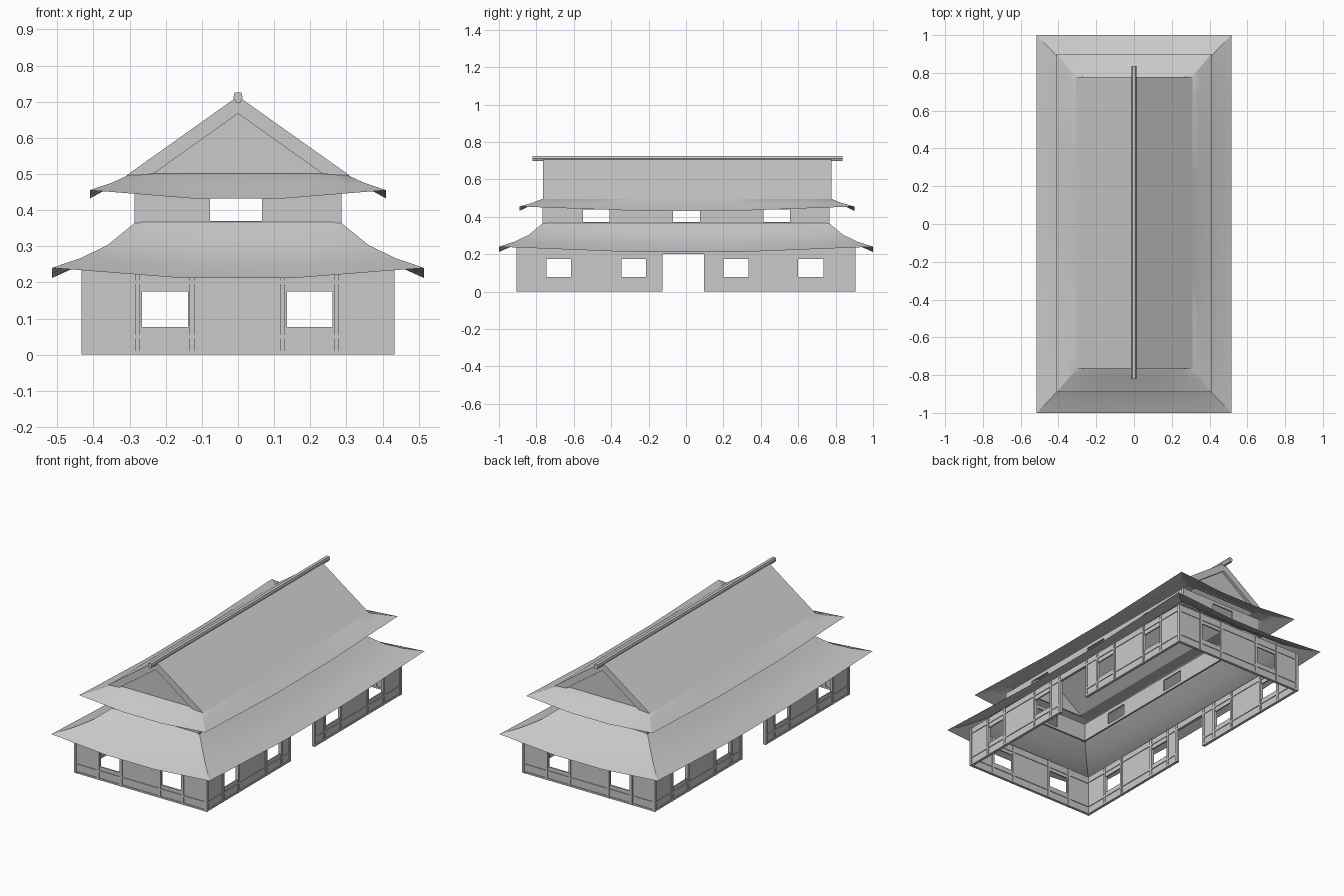
import bpy, bmesh, math

cube = bpy.data.objects.get("Cube")
if cube:
    bpy.data.objects.remove(cube, do_unlink=True)

GREY = (0.59, 0.59, 0.59, 1.0)
mat = bpy.data.materials.new("plain_grey")
mat.use_nodes = True
mat.diffuse_color = GREY
bsdf = next(n for n in mat.node_tree.nodes if n.type == 'BSDF_PRINCIPLED')
bsdf.inputs["Base Color"].default_value = GREY


def finish(name, bm, smooth=False):
    """Turn a bmesh into a named object with the shared material."""
    mesh = bpy.data.meshes.new(name)
    bm.to_mesh(mesh)
    bm.free()
    mesh.materials.append(mat)
    obj = bpy.data.objects.new(name, mesh)
    bpy.context.collection.objects.link(obj)
    if smooth:
        bpy.ops.object.select_all(action='DESELECT')
        obj.select_set(True)
        bpy.context.view_layer.objects.active = obj
        bpy.ops.object.shade_smooth_by_angle(angle=math.radians(25))
    return obj


def prism(name, outline, y0, y1):
    """Extrude an x-z outline along y."""
    bm = bmesh.new()
    face = bm.faces.new([bm.verts.new((x, y0, z)) for x, z in outline])
    moved = bmesh.ops.extrude_face_region(bm, geom=[face])["geom"]
    verts = [v for v in moved if isinstance(v, bmesh.types.BMVert)]
    bmesh.ops.translate(bm, verts=verts, vec=(0, y1 - y0, 0))
    bmesh.ops.recalc_face_normals(bm, faces=bm.faces)
    return finish(name, bm)


def wall(name, axis, place, half, z0, z1, openings, posts, rails, post_width=0.014):
    """Thin panel with openings, plus posts and rails standing proud on both sides."""
    bm = bmesh.new()

    def box(u0, u1, za, zb, depth):
        if u1 - u0 < 0.001 or zb - za < 0.001:
            return
        size, mid = (u1 - u0, depth, zb - za), ((u0 + u1) / 2, place, (za + zb) / 2)
        if axis == 'y':
            size, mid = (size[1], size[0], size[2]), (mid[1], mid[0], mid[2])
        verts = bmesh.ops.create_cube(bm, size=1)["verts"]
        bmesh.ops.scale(bm, vec=size, verts=verts)
        bmesh.ops.translate(bm, vec=mid, verts=verts)

    # panels around the openings
    start = -half
    for u0, u1, za, zb in openings:
        box(start, u0, z0, z1, 0.008)
        box(u0, u1, z0, za, 0.008)
        box(u0, u1, zb, z1, 0.008)
        start = u1
    box(start, half, z0, z1, 0.008)

    # timber framing, with rails stopping at any opening they meet
    for u in posts:
        box(u - post_width / 2, u + post_width / 2, z0, z1, 0.018)
    for z in rails:
        start = -half
        for u0, u1, za, zb in openings:
            if za - 0.004 < z < zb:
                box(start, u0, z - 0.005, z + 0.005, 0.016)
                start = u1
        box(start, half, z - 0.005, z + 0.005, 0.016)
    return finish(name, bm)


def curved_roof(name, loops, y_shift=0.0):
    """Hipped sheet: rectangular loops whose sides sag between raised corners."""
    steps = (-1, -0.85, -0.6, -0.3, 0.3, 0.6, 0.85)
    bm = bmesh.new()
    rings = []
    for hx, hy, z, sag in loops:
        corners = [(-hx, -hy), (hx, -hy), (hx, hy), (-hx, hy)]
        ring = []
        for i, (ax, ay) in enumerate(corners):
            bx, by = corners[(i + 1) % 4]
            for t in steps:
                k = (t + 1) / 2
                drop = sag * (1 - max(0, abs(t) - 0.3) / 0.7)
                ring.append(bm.verts.new((ax + (bx - ax) * k,
                                          ay + (by - ay) * k + y_shift, z - drop)))
        rings.append(ring)
    for inner, outer in zip(rings, rings[1:]):
        n = len(inner)
        for i in range(n):
            j = (i + 1) % n
            bm.faces.new((outer[i], outer[j], inner[j], inner[i]))
    return finish(name, bm, smooth=True)


# Lower storey
WIN = (0.077, 0.175)
end_windows = [(-0.265, -0.138, *WIN), (0.135, 0.262, *WIN)]
end_posts = (-0.425, -0.278, -0.128, 0.123, 0.273, 0.425)
side_windows = [(-0.745, -0.615, *WIN), (-0.345, -0.215, *WIN),
                (-0.125, 0.095, 0.0, 0.2),
                (0.2, 0.335, *WIN), (0.6, 0.735, *WIN)]
side_posts = [-0.898, 0.898]
for opening in side_windows:
    side_posts += [opening[0] - 0.007, opening[1] + 0.007]
rails = (0.005, 0.05, 0.2)
for side, label in ((-1, "front"), (1, "back")):
    wall(label + "_lower_wall", 'x', side * 0.898, 0.432, 0, 0.238,
         end_windows, end_posts, rails)
for side, label in ((1, "left"), (-1, "right")):
    wall(label + "_lower_wall", 'y', side * 0.424, 0.905, 0, 0.238,
         side_windows, side_posts, (0.005, 0.05, 0.205))

# Upper storey
for side, label in ((-1, "front"), (1, "back")):
    wall(label + "_upper_wall", 'x', side * 0.757, 0.284, 0.355, 0.46,
         [(-0.077, 0.066, 0.37, 0.44)], (-0.277, 0.277), ())
for side, label in ((1, "left"), (-1, "right")):
    wall(label + "_upper_wall", 'y', side * 0.277, 0.765, 0.355, 0.46,
         [(-0.55, -0.41, 0.372, 0.44), (-0.07, 0.075, 0.372, 0.44),
          (0.415, 0.555, 0.372, 0.44)], (-0.757, 0.757), ())

# Roof skirts
curved_roof("lower_roof", [(0.283, 0.763, 0.367, 0), (0.36, 0.84, 0.304, 0.008),
                           (0.435, 0.917, 0.267, 0.019), (0.515, 1.0, 0.24, 0.028)])
curved_roof("upper_roof_skirt", [(0.235, 0.75, 0.503, 0), (0.305, 0.772, 0.496, 0),
                                 (0.35, 0.825, 0.475, 0.01), (0.41, 0.895, 0.455, 0.023)],
            0.005)

# Gabled roof, recessed gable walls and ridge beam
prism("gable_roof", [(-0.31, 0.495), (0, 0.715), (0.31, 0.495),
                     (0.235, 0.5), (0, 0.667), (-0.235, 0.5)], -0.765, 0.777)
for y, label in ((-0.75, "front"), (0.752, "back")):
    prism(label + "_gable_wall", [(-0.25, 0.495), (0, 0.675), (0.25, 0.495)], y, y + 0.008)
prism("ridge_beam", [(-0.007, 0.698), (-0.013, 0.712), (-0.009, 0.725),
                     (0.009, 0.725), (0.013, 0.712), (0.007, 0.698)], -0.82, 0.837)
